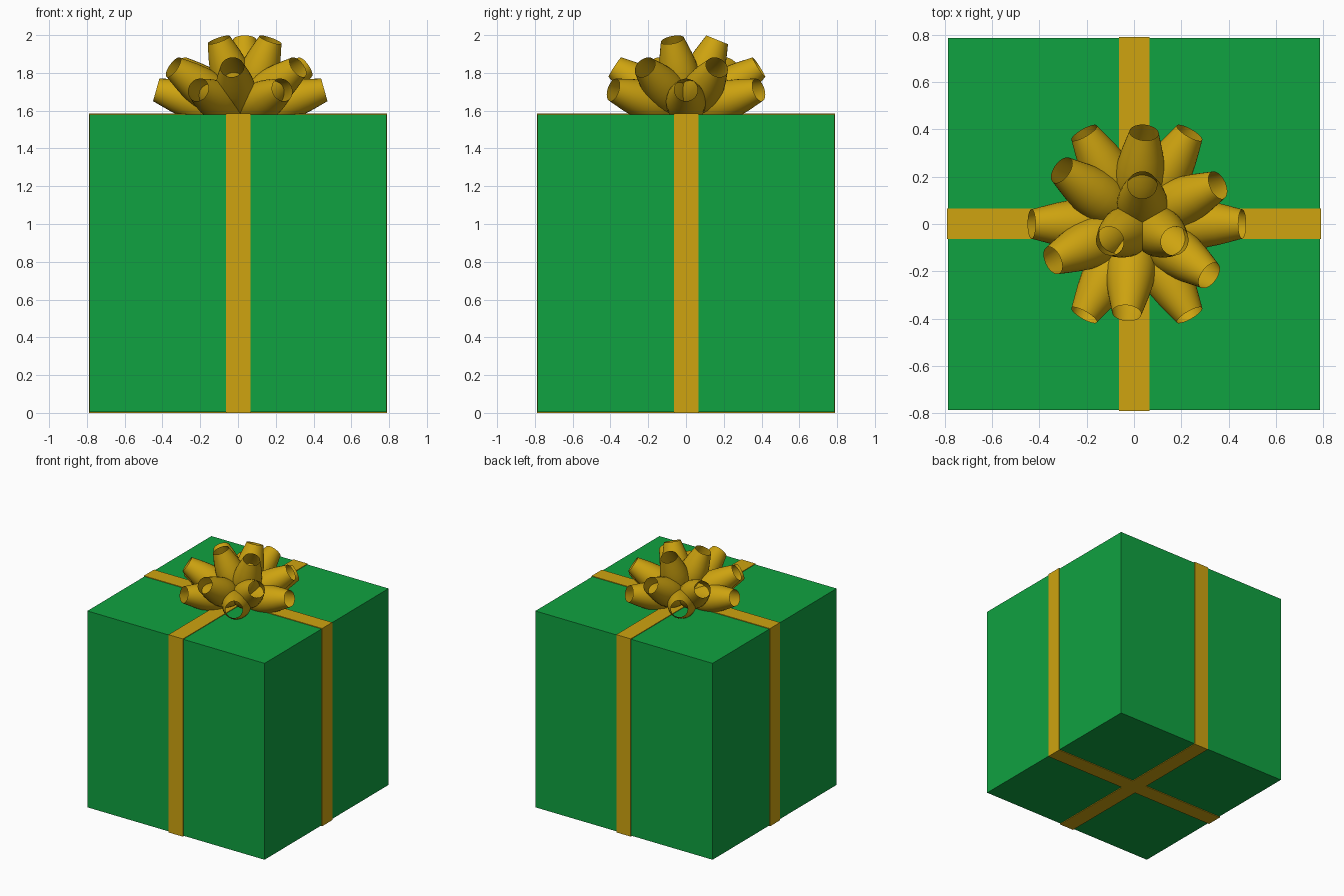
import bpy, bmesh
from math import sin, cos, radians, pi
from mathutils import Vector

if "Cube" in bpy.data.objects:
    bpy.data.objects.remove(bpy.data.objects["Cube"])


def material(name, color):
    m = bpy.data.materials.new(name)
    m.diffuse_color = (*color, 1)
    m.use_nodes = True
    m.node_tree.nodes["Principled BSDF"].inputs["Base Color"].default_value = m.diffuse_color
    return m


GREEN = material("green_paper", (0.005, 0.36, 0.052))
GOLD = material("gold_ribbon", (0.62, 0.37, 0.005))


def add_object(name, bm, mat):
    me = bpy.data.meshes.new(name)
    bm.to_mesh(me)
    bm.free()
    me.materials.append(mat)
    ob = bpy.data.objects.new(name, me)
    bpy.context.collection.objects.link(ob)
    return ob


# Box
bm = bmesh.new()
bmesh.ops.create_cube(bm, size=1)
bmesh.ops.scale(bm, vec=(1.57, 1.57, 1.573), verts=bm.verts)
bmesh.ops.translate(bm, vec=(0, 0, 0.7925), verts=bm.verts)
add_object("box", bm, GREEN)


# Ribbon bands wrapped all the way around the box
def band(name, along_x):
    bm = bmesh.new()
    rings = []
    for w in (-0.063, 0.065):
        ring = []
        for u, z in ((-0.79, 0), (0.79, 0), (0.79, 1.584), (-0.79, 1.584)):
            ring.append(bm.verts.new((u, w, z) if along_x else (w, u, z)))
        rings.append(ring)
    for i in range(4):
        j = (i + 1) % 4
        bm.faces.new((rings[0][i], rings[0][j], rings[1][j], rings[1][i]))
    bmesh.ops.recalc_face_normals(bm, faces=bm.faces)
    ob = add_object(name, bm, GOLD)
    s = ob.modifiers.new("thickness", "SOLIDIFY")
    s.thickness = 0.008
    s.offset = -1


band("ribbon_side_to_side", True)
band("ribbon_front_to_back", False)

# Bow loop: bulging tube, pinched at the base and open at the tip
PROFILE = ((0, 0.004), (0.08, 0.042), (0.18, 0.072), (0.3, 0.094), (0.42, 0.105),
           (0.54, 0.106), (0.66, 0.099), (0.78, 0.088), (0.9, 0.074), (1, 0.062))
SIDES = 28


def bow_loop(name, base, tip):
    base, tip = Vector(base), Vector(tip)
    rot = (tip - base).to_track_quat("Z", "Y")
    length = (tip - base).length
    bm = bmesh.new()
    rings = []
    for t, r in PROFILE:
        rings.append([bm.verts.new(base + rot @ Vector((
            r * cos(2 * pi * k / SIDES), r * sin(2 * pi * k / SIDES), t * length)))
            for k in range(SIDES)])
    for a, b in zip(rings, rings[1:]):
        for k in range(SIDES):
            n = (k + 1) % SIDES
            f = bm.faces.new((a[k], a[n], b[n], b[k]))
            f.smooth = True
    add_object(name, bm, GOLD)


# Three tiers: name, count, start angle, tip radius, tip height, centre
TIERS = (("low", 6, 0, 0.445, 1.71, (0.012, 0.0)),
         ("middle", 6, 24.5, 0.383, 1.83, (0.006, 0.005)),
         ("top", 3, 90, 0.158, 1.975, (0.035, 0.007)))
for tier, count, start, radius, height, (cx, cy) in TIERS:
    for i in range(count):
        a = radians(start + 360 * i / count)
        bow_loop(f"bow_loop_{tier}_{i + 1}", (cx, cy, 1.585),
                 (cx + radius * cos(a), cy + radius * sin(a), height))
